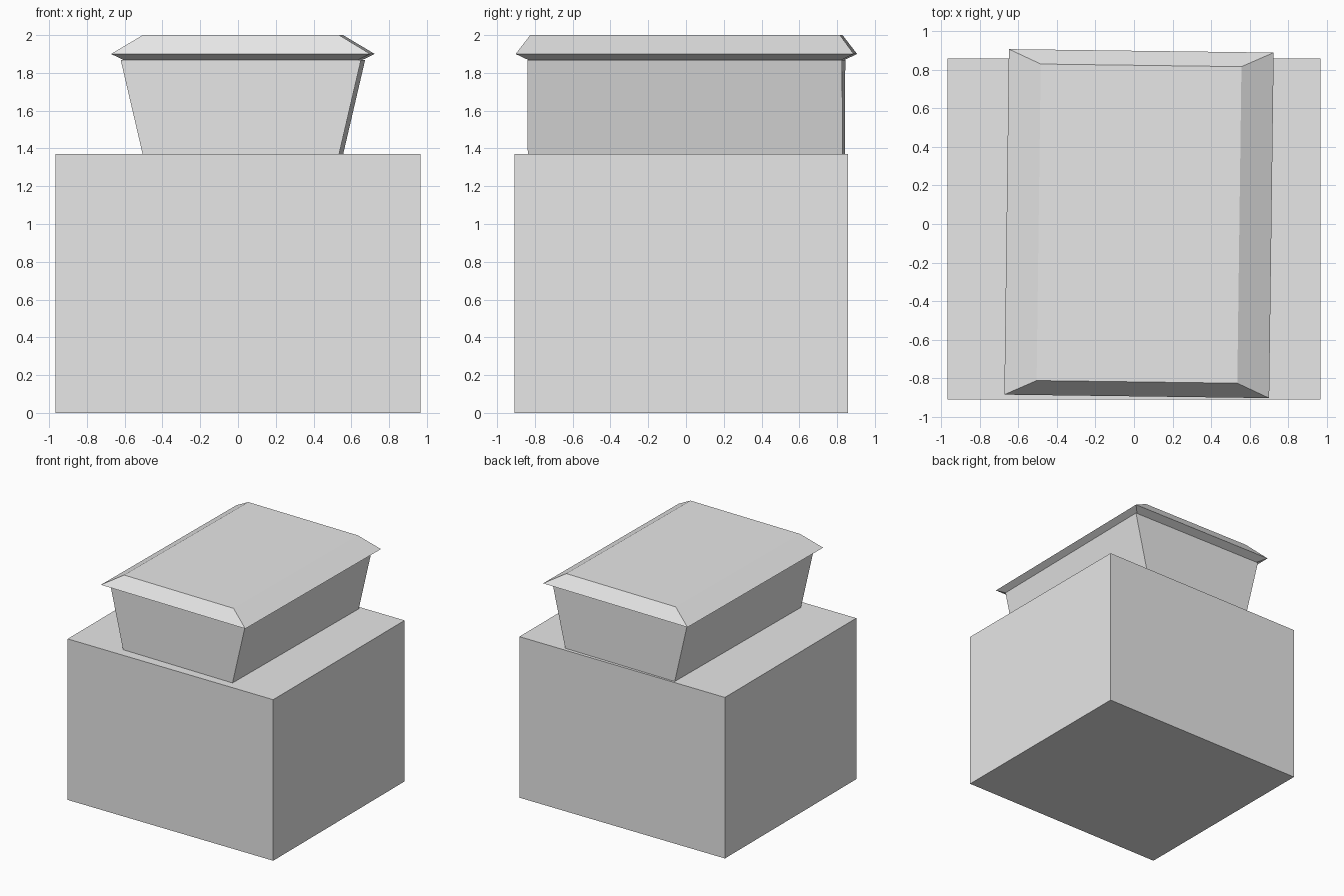
import bpy
import bmesh
import math

cube = bpy.data.objects.get("Cube")
if cube:
    bpy.data.objects.remove(cube, do_unlink=True)

grey = bpy.data.materials.new("light grey")
grey.use_nodes = True
grey.diffuse_color = (0.8, 0.8, 0.8, 1)
grey.node_tree.nodes["Principled BSDF"].inputs["Base Color"].default_value = (0.8, 0.8, 0.8, 1)


def stacked_block(name, rings, location=(0, 0, 0), turn=0):
    """Flat-sided solid through rectangles given as (half x, half y, z)."""
    bm = bmesh.new()
    loops = []
    for hx, hy, z in rings:
        corners = [(-hx, -hy), (hx, -hy), (hx, hy), (-hx, hy)]
        loops.append([bm.verts.new((x, y, z)) for x, y in corners])
    bm.faces.new(loops[0][::-1])
    bm.faces.new(loops[-1])
    for low, high in zip(loops, loops[1:]):
        for i in range(4):
            j = (i + 1) % 4
            bm.faces.new((low[i], low[j], high[j], high[i]))
    bmesh.ops.recalc_face_normals(bm, faces=bm.faces)
    mesh = bpy.data.meshes.new(name)
    bm.to_mesh(mesh)
    bm.free()
    mesh.materials.append(grey)
    obj = bpy.data.objects.new(name, mesh)
    obj.location = location
    obj.rotation_euler.z = math.radians(turn)
    bpy.context.collection.objects.link(obj)
    return obj


# Large base block
stacked_block("base", [(0.967, 0.883, 0), (0.967, 0.883, 1.37)], (0, -0.025, 0))

# Flared upper body and bevelled lid, turned slightly on the base
upper = dict(location=(0.026, 0.002, 0), turn=-0.75)
stacked_block("upper_body", [(0.52, 0.833, 1.37), (0.636, 0.833, 1.868)], **upper)
stacked_block("lid", [(0.62, 0.828, 1.868), (0.686, 0.895, 1.9), (0.52, 0.82, 2)], **upper)
